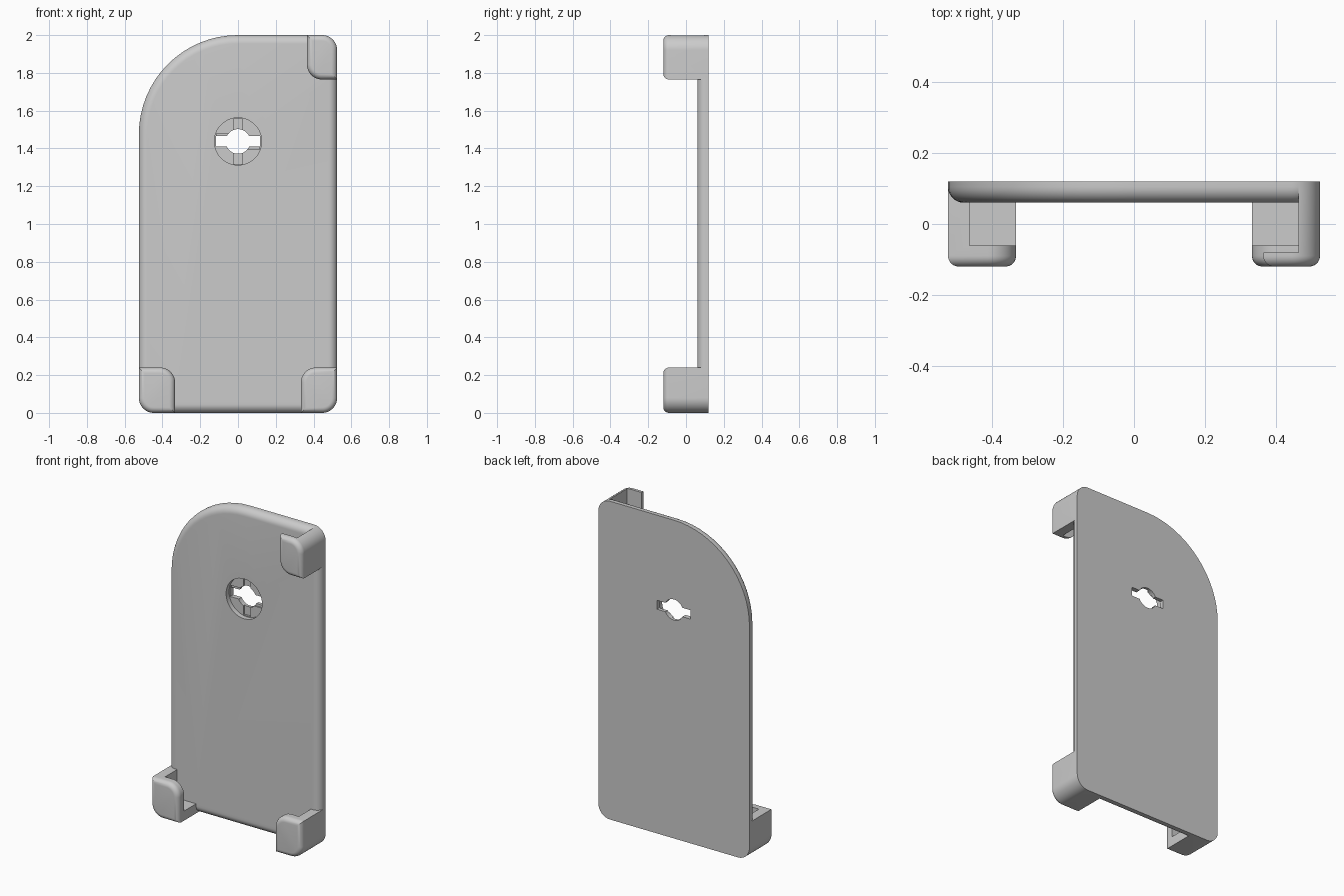
import bpy, bmesh, math

if "Cube" in bpy.data.objects:
    bpy.data.objects.remove(bpy.data.objects["Cube"])

FRONT, BACK = -0.12, 0.12


def ring(x0, x1, z0, z1, radii, d, n=16):
    """Rounded rectangle (corners BL, BR, TR, TL) shrunk by d."""
    pts = []
    corners = [(x0, z0, 1, 1), (x1, z0, -1, 1), (x1, z1, -1, -1), (x0, z1, 1, -1)]
    for i, ((x, z, sx, sz), r) in enumerate(zip(corners, radii)):
        x, z, rr = x + sx * d, z + sz * d, max(r - d, 0.001)
        if r == 0:
            pts.append((x, z))
            continue
        for k in range(n + 1):
            a = math.pi + i * math.pi / 2 + k / n * math.pi / 2
            pts.append((x + sx * rr + rr * math.cos(a), z + sz * rr + rr * math.sin(a)))
    return pts


def filleted_block(name, rect, radii, y0, y1, fillet, steps=8):
    """Block standing in XZ with a rounded front (-y) edge."""
    bm = bmesh.new()
    layers = [(0, y1)]
    for k in range(steps + 1):
        a = k / steps * math.pi / 2
        layers.append((fillet * (1 - math.cos(a)), y0 + fillet * (1 - math.sin(a))))
    loops = [[bm.verts.new((x, y, z)) for x, z in ring(*rect, radii, d)] for d, y in layers]
    n = len(loops[0])
    for a, b in zip(loops, loops[1:]):
        for i in range(n):
            j = (i + 1) % n
            bm.faces.new((a[i], a[j], b[j], b[i]))
    bm.faces.new(loops[0])
    bm.faces.new(loops[-1])
    return finish(bm, name)


def finish(bm, name):
    bmesh.ops.recalc_face_normals(bm, faces=bm.faces)
    me = bpy.data.meshes.new(name)
    bm.to_mesh(me)
    bm.free()
    ob = bpy.data.objects.new(name, me)
    bpy.context.collection.objects.link(ob)
    return ob


def box(x0, x1, y0, y1, z0, z1):
    bm = bmesh.new()
    bmesh.ops.create_cube(bm, size=1)
    for v in bm.verts:
        v.co = ((x0 + x1) / 2 + v.co.x * (x1 - x0), (y0 + y1) / 2 + v.co.y * (y1 - y0),
                (z0 + z1) / 2 + v.co.z * (z1 - z0))
    return finish(bm, "cutter")


def disc(r, y0, y1, z):
    bpy.ops.mesh.primitive_cylinder_add(vertices=64, radius=r, depth=y1 - y0,
                                        location=(0, (y0 + y1) / 2, z),
                                        rotation=(math.pi / 2, 0, 0))
    return bpy.context.object


def boolean(ob, other, op):
    m = ob.modifiers.new("bool", "BOOLEAN")
    m.operation, m.solver, m.object = op, "EXACT", other
    bpy.context.view_layer.objects.active = ob
    bpy.ops.object.modifier_apply(modifier=m.name)
    bpy.data.objects.remove(other, do_unlink=True)


# Back plate with one large rounded corner
plate = filleted_block("holder_plate", (-0.525, 0.525, 0, 2), (0.08, 0.08, 0.08, 0.525),
                       0.06, BACK, 0.045)

# Corner clips: outer block, then a pocket that leaves the walls
clips = [
    ((-0.525, -0.333, 0, 0.24), (0.08, 0, 0.08, 0), (-0.465, 0, -0.06, 0.2, 0.06, 0.5)),
    ((0.333, 0.525, 0, 0.24), (0, 0.08, 0, 0.08), (0, 0.465, -0.06, 0.2, 0.06, 0.5)),
    ((0.365, 0.525, 1.765, 2), (0.08, 0, 0.08, 0), (0, 0.465, -0.08, 0.2, 1.5, 2.2)),
]
for rect, radii, pocket in clips:
    clip = filleted_block("clip", rect, radii, FRONT, BACK, 0.03)
    boolean(clip, box(*pocket), "DIFFERENCE")
    boolean(plate, clip, "UNION")

# Keyed mounting hole: recess, through hole, through slot, blind grooves
HZ = 1.437
boolean(plate, disc(0.125, 0.0, 0.09, HZ), "DIFFERENCE")
boolean(plate, disc(0.065, 0.0, 0.2, HZ), "DIFFERENCE")
boolean(plate, box(-0.117, 0.117, 0.0, 0.2, HZ - 0.028, HZ + 0.028), "DIFFERENCE")
boolean(plate, box(-0.025, 0.025, 0.0, 0.102, HZ - 0.119, HZ + 0.119), "DIFFERENCE")
for s in (-1, 1):
    xs = sorted((s * 0.04, s * 0.115))
    zs = sorted((HZ - s * 0.01, HZ - s * 0.043))
    boolean(plate, box(*xs, 0.0, 0.098, *zs), "DIFFERENCE")

# Smooth fillets, crisp edges
bpy.ops.object.select_all(action="DESELECT")
plate.select_set(True)
bpy.context.view_layer.objects.active = plate
bpy.ops.object.shade_smooth_by_angle(angle=math.radians(30))
